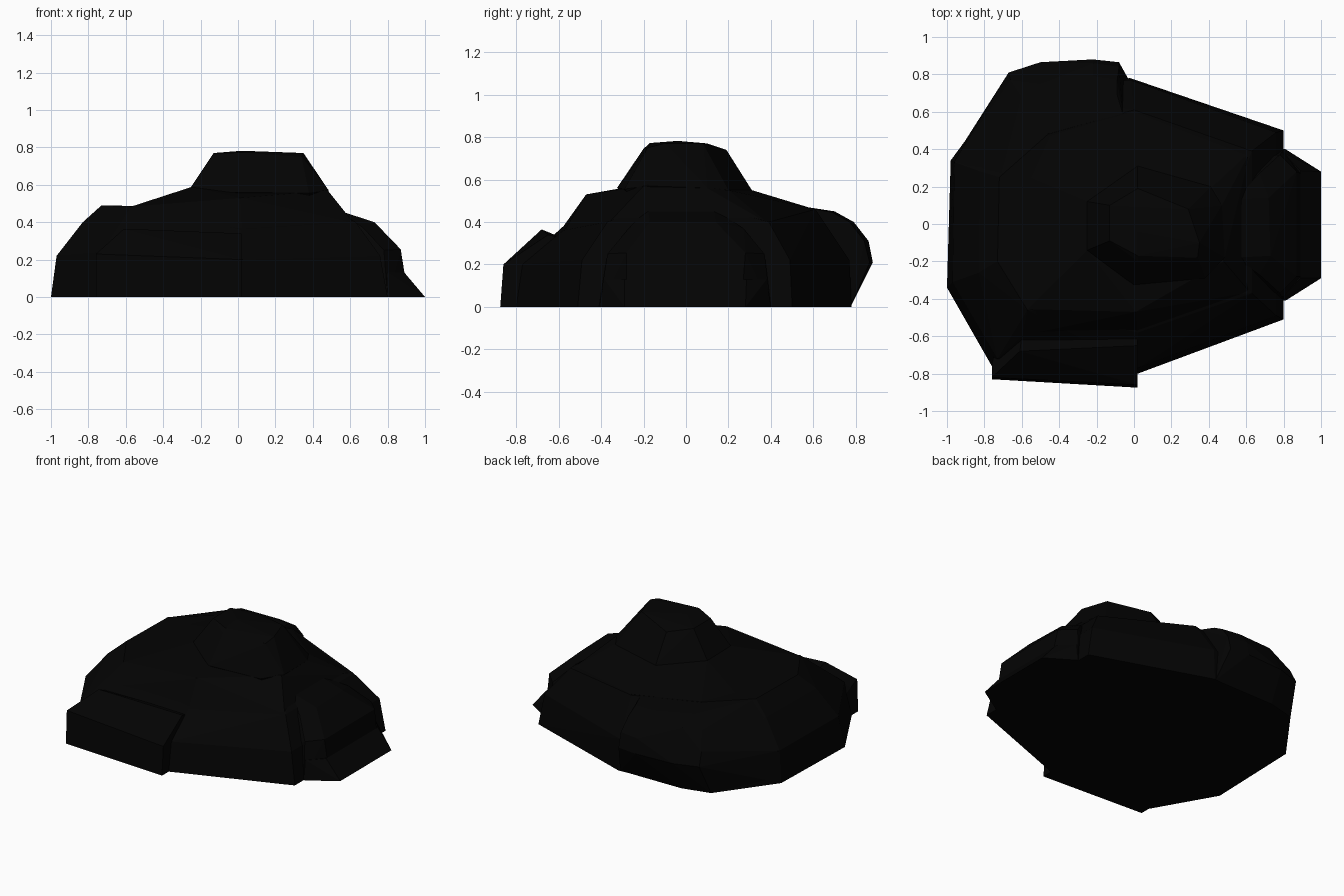
import bpy, bmesh

dark = bpy.data.materials.new("dark_stone")
dark.diffuse_color = (0.001, 0.001, 0.001, 1)


def chunk(name, points):
    """A faceted stone: the convex hull of its corner points."""
    bm = bmesh.new()
    for p in points:
        bm.verts.new(p)
    res = bmesh.ops.convex_hull(bm, input=bm.verts[:])
    loose = list({v for v in res["geom_interior"] + res["geom_unused"]
                  if isinstance(v, bmesh.types.BMVert)})
    bmesh.ops.delete(bm, geom=loose, context='VERTS')
    bmesh.ops.recalc_face_normals(bm, faces=bm.faces[:])
    mesh = bpy.data.meshes.new(name)
    bm.to_mesh(mesh)
    bm.free()
    mesh.materials.append(dark)
    ob = bpy.data.objects.new(name, mesh)
    bpy.context.collection.objects.link(ob)
    return ob


# Main mound: ground outline, shoulder ring, low plateau
body = chunk("rock_mound", [
    (-1, -.34, 0), (-.98, .34, 0), (-.7, .72, 0), (-.02, .78, 0),
    (.8, .5, 0), (.8, -.51, 0), (.02, -.8, 0), (-.76, -.76, 0),
    (-.97, -.31, .22), (-.96, .33, .22), (-.7, .7, .22), (-.02, .77, .22),
    (.76, .49, .22), (.76, -.49, .22), (.02, -.77, .2), (-.73, -.72, .24),
    (-.83, -.26, .4), (-.82, .28, .4), (-.6, -.6, .36), (.02, -.58, .36),
    (.63, -.37, .4), (.63, .39, .4), (0, .61, .46),
    (-.73, -.2, .49), (-.72, .25, .49), (-.46, .48, .485),
    (-.57, -.46, .485), (.54, -.2, .46), (.54, .15, .46)])

# Upper slope rising from the plateau to the foot of the summit
slope = chunk("upper_slope", [
    (-.595, -.595, .355), (.02, -.575, .355), (.62, -.365, .395), (.62, .385, .395),
    (-.57, -.455, .484), (-.56, .25, .484), (-.455, .475, .483), (0, .6, .462),
    (.01, -.47, .53), (-.25, -.14, .588), (-.25, .12, .584), (.02, .31, .55),
    (.42, .2, .55), (.47, .1, .56), (.48, -.2, .57), (.535, -.19, .462),
    (.535, .14, .462), (-.5, .4, .3), (.4, .3, .3)])

# Summit block
summit = chunk("summit", [
    (-.26, .125, .56), (-.26, -.145, .56), (-.25, .12, .585), (-.25, -.14, .59),
    (0, -.325, .56), (.38, -.29, .555), (.485, -.18, .57), (.47, .1, .56),
    (.41, .2, .55), (.02, .31, .55), (.02, .3, .48), (.4, -.2, .45), (.4, .1, .45),
    (-.13, .1, .77), (-.13, -.09, .77), (.02, -.2, .745), (.34, -.18, .75),
    (.02, -.17, .772), (.35, -.1, .77), (.29, .08, .77), (.02, .19, .74),
    (.02, -.04, .782)])

# Slab on the front left
front_slab = chunk("front_slab", [
    (-.76, -.83, 0), (.02, -.875, 0), (-.76, -.82, .23), (.02, -.86, .2),
    (-.61, -.68, .365), (.02, -.65, .34), (-.6, -.6, .33), (.02, -.57, .32),
    (-.76, -.75, .2), (-.7, -.5, 0), (.02, -.5, 0), (-.76, -.75, 0)])

# Bulge at the back left, running out into the left shoulder
back_bulge = chunk("back_bulge", [
    (-.7, .72, 0), (-.5, .77, 0), (-.03, .775, 0), (-.97, .34, 0), (-.1, .3, 0),
    (-.96, .335, .22), (-.81, .29, .4), (-.71, .26, .488),
    (-.67, .81, .21), (-.5, .865, .21), (-.22, .88, .21), (-.08, .865, .21),
    (-.66, .77, .3), (-.22, .86, .31), (-.08, .84, .31),
    (-.6, .68, .4), (-.5, .75, .42), (-.22, .79, .4), (-.09, .77, .4),
    (-.5, .6, .46), (-.22, .7, .45), (-.09, .69, .445), (-.45, .48, .484),
    (-.06, .59, .464)])

# Stepped boulder and low skirt on the right
right_boulder = chunk("right_boulder", [
    (.3, -.3, 0), (.3, .3, 0), (.89, -.29, 0), (.89, .28, 0), (.8, -.41, 0),
    (.8, .4, 0), (.89, -.28, .13), (.89, .27, .13), (.87, -.28, .255),
    (.87, .28, .255), (.78, -.37, .25), (.78, .37, .25), (.79, -.22, .32),
    (.79, .2, .32), (.67, -.27, .37), (.67, .27, .37), (.73, -.17, .4),
    (.72, .14, .4), (.54, -.18, .462), (.54, .13, .462)])
right_skirt = chunk("right_skirt", [
    (1, -.29, 0), (1, .28, 0), (.81, -.41, 0), (.81, .4, 0), (.5, -.4, 0), (.5, .39, 0),
    (.89, -.29, .13), (.89, .285, .13), (.8, -.385, .13), (.8, .38, .13)])

# Fuse all stones into one outer skin
bpy.context.view_layer.objects.active = body
for part in (slope, summit, front_slab, back_bulge, right_boulder, right_skirt):
    mod = body.modifiers.new("fuse", 'BOOLEAN')
    mod.operation, mod.solver, mod.object = 'UNION', 'EXACT', part
    bpy.ops.object.modifier_apply(modifier=mod.name)
    bpy.data.objects.remove(part)
